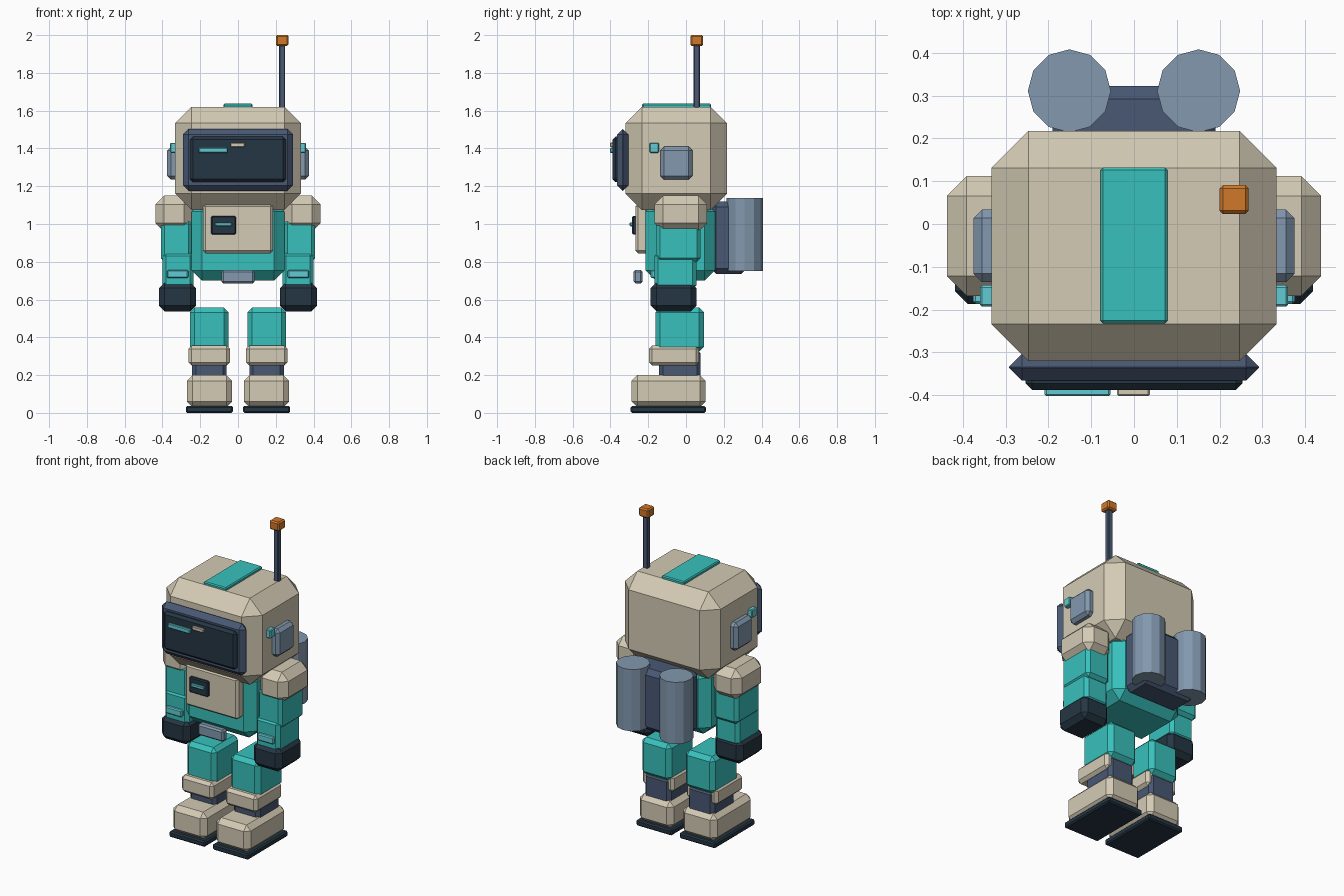
import bpy, bmesh, math
from mathutils import Vector


def material(name, r, g, b):
    """Flat colour given as sRGB bytes, stored linear."""
    lin = [(c / 255 / 12.92) if c < 11 else ((c / 255 + 0.055) / 1.055) ** 2.4 for c in (r, g, b)]
    m = bpy.data.materials.new(name)
    m.diffuse_color = (*lin, 1.0)
    return m


CREAM = material("cream shell", 212, 203, 181)
TEAL = material("teal suit", 56, 193, 188)
CYAN = material("cyan light", 98, 203, 212)
NAVY = material("slate blue", 72, 88, 116)
STEEL = material("steel blue", 130, 152, 174)
DARK = material("dark glass", 37, 54, 67)
ORANGE = material("orange", 208, 120, 42)


def finish(name, bm, mat):
    bmesh.ops.recalc_face_normals(bm, faces=bm.faces[:])
    me = bpy.data.meshes.new(name)
    bm.to_mesh(me)
    bm.free()
    me.materials.append(mat)
    ob = bpy.data.objects.new(name, me)
    bpy.context.collection.objects.link(ob)
    return ob


def box(name, mat, x, y, z, bevel=0.0):
    """Chamfered box from (min, max) ranges on each axis."""
    bm = bmesh.new()
    bmesh.ops.create_cube(bm, size=1.0)
    for v in bm.verts:
        v.co = Vector([(lo + hi) / 2 + c * (hi - lo) for c, (lo, hi) in zip(v.co, (x, y, z))])
    if bevel:
        bmesh.ops.bevel(bm, geom=bm.edges[:], offset=bevel, segments=1,
                        profile=0.5, affect='EDGES')
    return finish(name, bm, mat)


def pair(name, mat, x, y, z, bevel=0.0):
    """Mirrored left and right copies of a box."""
    box(name + "_right", mat, x, y, z, bevel)
    box(name + "_left", mat, (-x[1], -x[0]), y, z, bevel)


# Helmet and visor
box("helmet", CREAM, (-0.333, 0.333), (-0.32, 0.217), (1.075, 1.62), 0.086)
box("visor_frame", NAVY, (-0.292, 0.292), (-0.366, -0.304), (1.175, 1.503), 0.03)
box("visor_screen", DARK, (-0.253, 0.253), (-0.388, -0.345), (1.222, 1.462), 0.015)
box("visor_eye_bar", CYAN, (-0.209, -0.055), (-0.402, -0.38), (1.376, 1.404), 0.004)
box("visor_glint", CREAM, (-0.04, 0.037), (-0.402, -0.38), (1.407, 1.431), 0.004)
box("helmet_stripe", TEAL, (-0.078, 0.078), (-0.232, 0.132), (1.605, 1.637), 0.006)

# Antenna
box("antenna_rod", NAVY, (0.218, 0.25), (0.041, 0.073), (1.6, 1.96), 0.004)
box("antenna_tip", ORANGE, (0.2, 0.268), (0.023, 0.091), (1.943, 2.0), 0.008)

# Ear pods and lamps
pair("ear_pod", STEEL, (0.31, 0.375), (-0.136, 0.034), (1.235, 1.41), 0.02)
pair("ear_lamp", CYAN, (0.32, 0.36), (-0.193, -0.143), (1.377, 1.43), 0.005)

# Torso and chest
box("torso", TEAL, (-0.245, 0.245), (-0.215, 0.153), (0.7, 1.12), 0.055)
box("chest_plate", CREAM, (-0.185, 0.185), (-0.268, -0.2), (0.845, 1.107), 0.014)
box("chest_display", DARK, (-0.142, -0.011), (-0.285, -0.26), (0.945, 1.042), 0.006)
box("chest_display_line", CYAN, (-0.121, -0.032), (-0.298, -0.28), (0.988, 1.009), 0.004)
box("belt_buckle", STEEL, (-0.088, 0.088), (-0.277, -0.23), (0.685, 0.757), 0.01)

# Backpack with two twelve-sided tanks
box("backpack", NAVY, (-0.19, 0.19), (0.13, 0.322), (0.735, 1.12), 0.03)
for side, label in ((1, "right"), (-1, "left")):
    bm = bmesh.new()
    bmesh.ops.create_cone(bm, cap_ends=True, segments=12, radius1=0.097, radius2=0.097, depth=0.388)
    tank = finish("tank_" + label, bm, STEEL)
    tank.location = (side * 0.151, 0.311, 0.944)

# Arms
pair("shoulder", CREAM, (0.24, 0.437), (-0.168, 0.112), (0.958, 1.15), 0.046)
pair("upper_arm", TEAL, (0.242, 0.408), (-0.158, 0.078), (0.8, 1.02), 0.02)
pair("forearm", TEAL, (0.235, 0.4), (-0.168, 0.055), (0.655, 0.85), 0.02)
pair("wrist_light", CYAN, (0.263, 0.376), (-0.187, -0.15), (0.713, 0.756), 0.006)
pair("hand", DARK, (0.222, 0.418), (-0.187, 0.056), (0.538, 0.69), 0.03)

# Legs
pair("thigh", TEAL, (0.05, 0.255), (-0.162, 0.095), (0.325, 0.557), 0.025)
pair("knee_guard", CREAM, (0.042, 0.263), (-0.197, 0.07), (0.25, 0.357), 0.018)
pair("shin", NAVY, (0.06, 0.243), (-0.143, 0.078), (0.17, 0.335), 0.02)
pair("boot", CREAM, (0.032, 0.27), (-0.288, 0.103), (0.03, 0.2), 0.03)
pair("sole", DARK, (0.026, 0.276), (-0.293, 0.105), (0.0, 0.037), 0.008)
